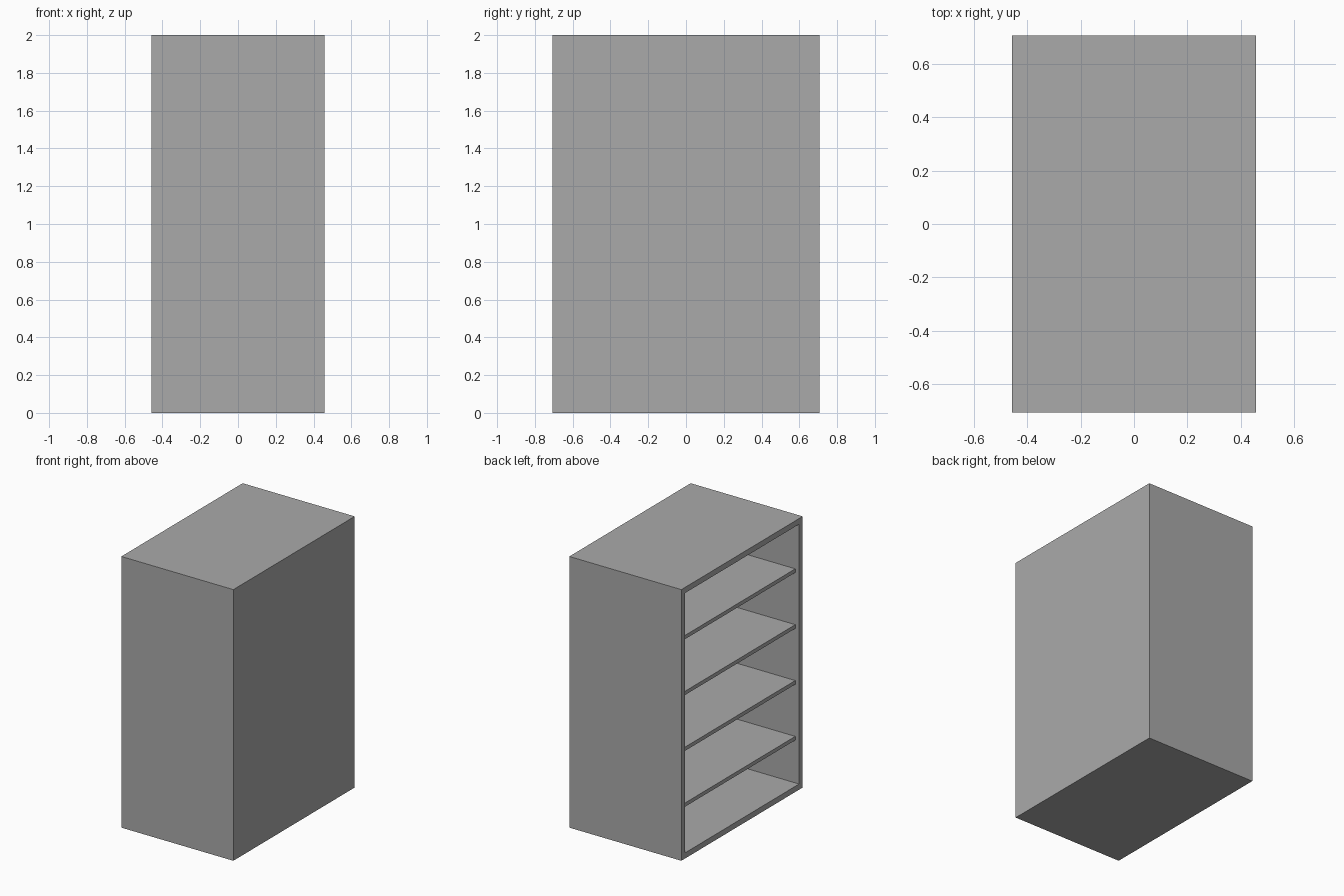
import bpy
import bmesh
from mathutils import Vector

cube = bpy.data.objects.get("Cube")
if cube:
    bpy.data.objects.remove(cube, do_unlink=True)

WIDTH, DEPTH, HEIGHT = 0.914, 1.414, 2.0
PANEL = 0.042          # carcass wall thickness
SHELF = 0.028          # shelf thickness
RECESS = 0.031         # shelf setback from the open side
SHELF_COUNT, FIRST_TOP, PITCH = 4, 0.385, 0.412

grey = bpy.data.materials.new("plain grey")
grey.use_nodes = True
colour = (0.4, 0.4, 0.4, 1.0)
grey.diffuse_color = colour
grey.node_tree.nodes["Principled BSDF"].inputs["Base Color"].default_value = colour


def box(bm, low, high):
    """Add a box between two opposite corners."""
    low, high = Vector(low), Vector(high)
    verts = bmesh.ops.create_cube(bm, size=1.0)["verts"]
    bmesh.ops.scale(bm, vec=high - low, verts=verts)
    bmesh.ops.translate(bm, vec=(low + high) / 2, verts=verts)


def finish(bm, name):
    """Turn the bmesh into a named grey object."""
    bmesh.ops.recalc_face_normals(bm, faces=bm.faces)
    mesh = bpy.data.meshes.new(name)
    bm.to_mesh(mesh)
    bm.free()
    mesh.materials.append(grey)
    bpy.context.collection.objects.link(bpy.data.objects.new(name, mesh))


# Carcass: a box hollowed out through its -x side
bm = bmesh.new()
box(bm, (-WIDTH / 2, -DEPTH / 2, 0), (WIDTH / 2, DEPTH / 2, HEIGHT))
bm.normal_update()
opening = min(bm.faces, key=lambda f: f.normal.x)
bmesh.ops.inset_region(bm, faces=[opening], thickness=PANEL, use_even_offset=True)
cavity = bmesh.ops.extrude_discrete_faces(bm, faces=[opening])["faces"][0]
bmesh.ops.translate(bm, vec=(WIDTH - PANEL, 0, 0), verts=cavity.verts)
finish(bm, "cabinet_carcass")

# Shelves: evenly spaced boards set back from the opening
for i in range(SHELF_COUNT):
    top = FIRST_TOP + i * PITCH
    bm = bmesh.new()
    box(bm, (-WIDTH / 2 + RECESS, -DEPTH / 2 + PANEL, top - SHELF),
        (WIDTH / 2 - PANEL, DEPTH / 2 - PANEL, top))
    finish(bm, f"shelf_{i + 1}")
